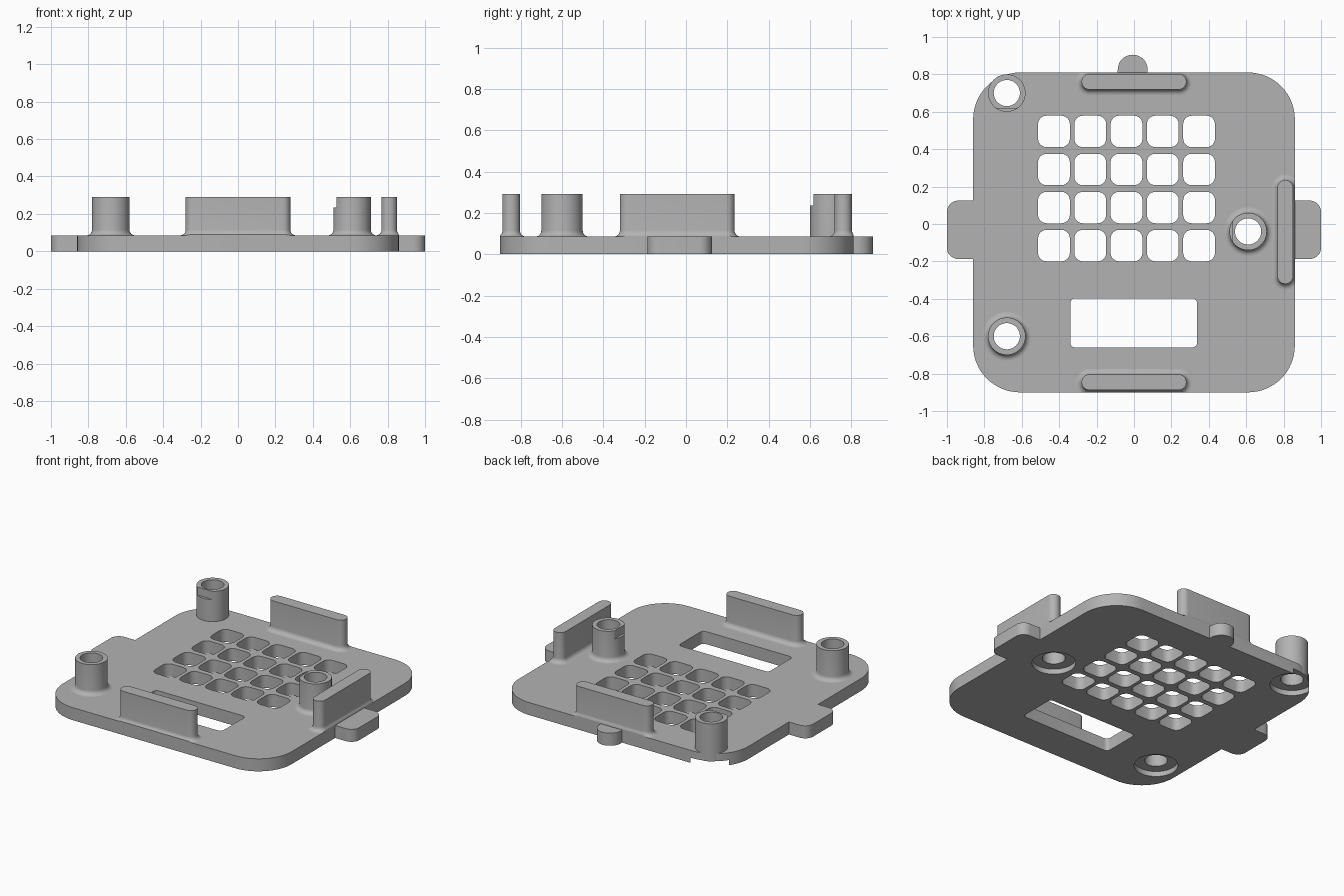
import bpy
import bmesh
from math import sin, cos, pi, radians

cube = bpy.data.objects.get("Cube")
if cube:
    bpy.data.objects.remove(cube, do_unlink=True)

grey = bpy.data.materials.new("light grey")
grey.use_nodes = True
grey.diffuse_color = (0.45, 0.45, 0.45, 1)
grey.node_tree.nodes["Principled BSDF"].inputs["Base Color"].default_value = (0.45, 0.45, 0.45, 1)

THICK, TOP = 0.085, 0.29
LEFT, RIGHT, FRONT, BACK = -0.86, 0.86, -0.90, 0.81


def outline(x0, x1, y0, y1, r, steps=10):
    """Rounded rectangle, counter-clockwise."""
    corners = [(x1 - r, y1 - r), (x0 + r, y1 - r), (x0 + r, y0 + r), (x1 - r, y0 + r)]
    return [(cx + r * cos((q + i / steps) * pi / 2), cy + r * sin((q + i / steps) * pi / 2))
            for q, (cx, cy) in enumerate(corners) for i in range(steps + 1)]


def circle(cx, cy, r, n=48):
    return [(cx + r * cos(2 * pi * i / n), cy + r * sin(2 * pi * i / n)) for i in range(n)]


def add_loft(bm, layers):
    """Stack of (outline, z) layers skinned into a closed solid."""
    rings = [[bm.verts.new((x, y, z)) for x, y in pts] for pts, z in layers]
    n = len(rings[0])
    for a, b in zip(rings, rings[1:]):
        for i in range(n):
            j = (i + 1) % n
            bm.faces.new((a[i], a[j], b[j], b[i]))
    bm.faces.new(rings[0][::-1])
    bm.faces.new(rings[-1])


def solid(name, *stacks):
    bm = bmesh.new()
    for layers in stacks:
        add_loft(bm, layers)
    bmesh.ops.remove_doubles(bm, verts=bm.verts, dist=1e-5)
    bmesh.ops.recalc_face_normals(bm, faces=bm.faces)
    mesh = bpy.data.meshes.new(name)
    bm.to_mesh(mesh)
    bm.free()
    mesh.materials.append(grey)
    ob = bpy.data.objects.new(name, mesh)
    bpy.context.collection.objects.link(ob)
    return ob


def boolean(ob, other, operation):
    mod = ob.modifiers.new("cut", 'BOOLEAN')
    mod.operation, mod.solver, mod.object = operation, 'EXACT', other
    bpy.context.view_layer.objects.active = ob
    bpy.ops.object.modifier_apply(modifier=mod.name)


def prism(pts, z0, z1):
    return [(pts, z0), (pts, z1)]


def filleted(shape, fillet=0.03):
    """Upright solid flared at its foot, the flare trimmed to the plate edge."""
    layers = []
    for i in range(7):
        a = i / 6 * pi / 2
        grow = fillet * (1 - sin(a))
        pts = [(min(max(x, LEFT), RIGHT), min(max(y, FRONT), BACK)) for x, y in shape(grow)]
        layers.append((pts, THICK + fillet * (1 - cos(a))))
    return [(layers[0][0], THICK - 0.02)] + layers + [(shape(0), TOP)]


# Base plate with its side and back tabs
plate = solid("base_plate", prism(outline(LEFT, RIGHT, FRONT, BACK, 0.25, 16), 0, THICK))
tabs = solid("tabs",
             prism(outline(-1, -0.7, -0.187, 0.125, 0.06), 0, THICK),
             prism(outline(0.7, 1, -0.187, 0.125, 0.06), 0, THICK),
             prism(outline(-0.087, 0.073, 0.65, 0.905, 0.0799), 0, THICK))
boolean(plate, tabs, 'UNION')

# Square vent grid and rectangular window
openings = [prism(outline(-0.34, 0.337, -0.66, -0.397, 0.025, 5), -0.1, 0.2)]
for col in range(5):
    for row in range(4):
        x, y = -0.428 + 0.194 * col, 0.495 - 0.2035 * row
        openings.append(prism(outline(x - 0.085, x + 0.085, y - 0.084, y + 0.084, 0.045, 6), -0.1, 0.2))
windows = solid("window_cutter", *openings)
boolean(plate, windows, 'DIFFERENCE')

# Screw bores, each with a wide recess underneath
posts = {"back_post": (-0.68, 0.70), "front_post": (-0.68, -0.60), "side_post": (0.61, -0.04)}
bores = solid("bore_cutter", *[
    [(circle(x, y, 0.135), -0.1), (circle(x, y, 0.135), 0.035),
     (circle(x, y, 0.07), 0.035), (circle(x, y, 0.07), 0.5)] for x, y in posts.values()])
boolean(plate, bores, 'DIFFERENCE')

# Flat notches at the top of two posts
notches = solid("notch_cutter",
                prism(outline(-0.9, -0.5, 0.5, 0.618, 0.01, 2), 0.235, 0.5),
                prism(outline(0.4, 0.527, -0.2, 0.15, 0.01, 2), 0.235, 0.5))
parts = [plate]
for name, (x, y) in posts.items():
    if name == "back_post":
        layers = prism(circle(x, y, 0.1), 0.035, TOP)
    else:
        layers = filleted(lambda g, x=x, y=y: circle(x, y, 0.1 + g))
    post = solid(name, layers)
    boolean(post, bores, 'DIFFERENCE')
    if name != "front_post":
        boolean(post, notches, 'DIFFERENCE')
    parts.append(post)

# Upright guide walls with rounded ends
walls = {"back_wall": (-0.28, 0.28, 0.719, 0.803),
         "front_wall": (-0.28, 0.28, -0.888, -0.804),
         "side_wall": (0.767, 0.85, -0.32, 0.235)}
for name, (x0, x1, y0, y1) in walls.items():
    r = min(x1 - x0, y1 - y0) / 2 - 0.0005

    def shape(g, b=(x0, x1, y0, y1), r=r):
        return outline(b[0] - g, b[1] + g, b[2] - g, b[3] + g, r + g, 8)
    parts.append(solid(name, filleted(shape)))

for helper in (tabs, windows, bores, notches):
    bpy.data.objects.remove(helper, do_unlink=True)

# Smooth curved sides, keep sharp rims
bpy.ops.object.select_all(action='DESELECT')
for ob in parts:
    ob.select_set(True)
bpy.context.view_layer.objects.active = plate
bpy.ops.object.shade_smooth_by_angle(angle=radians(30))
